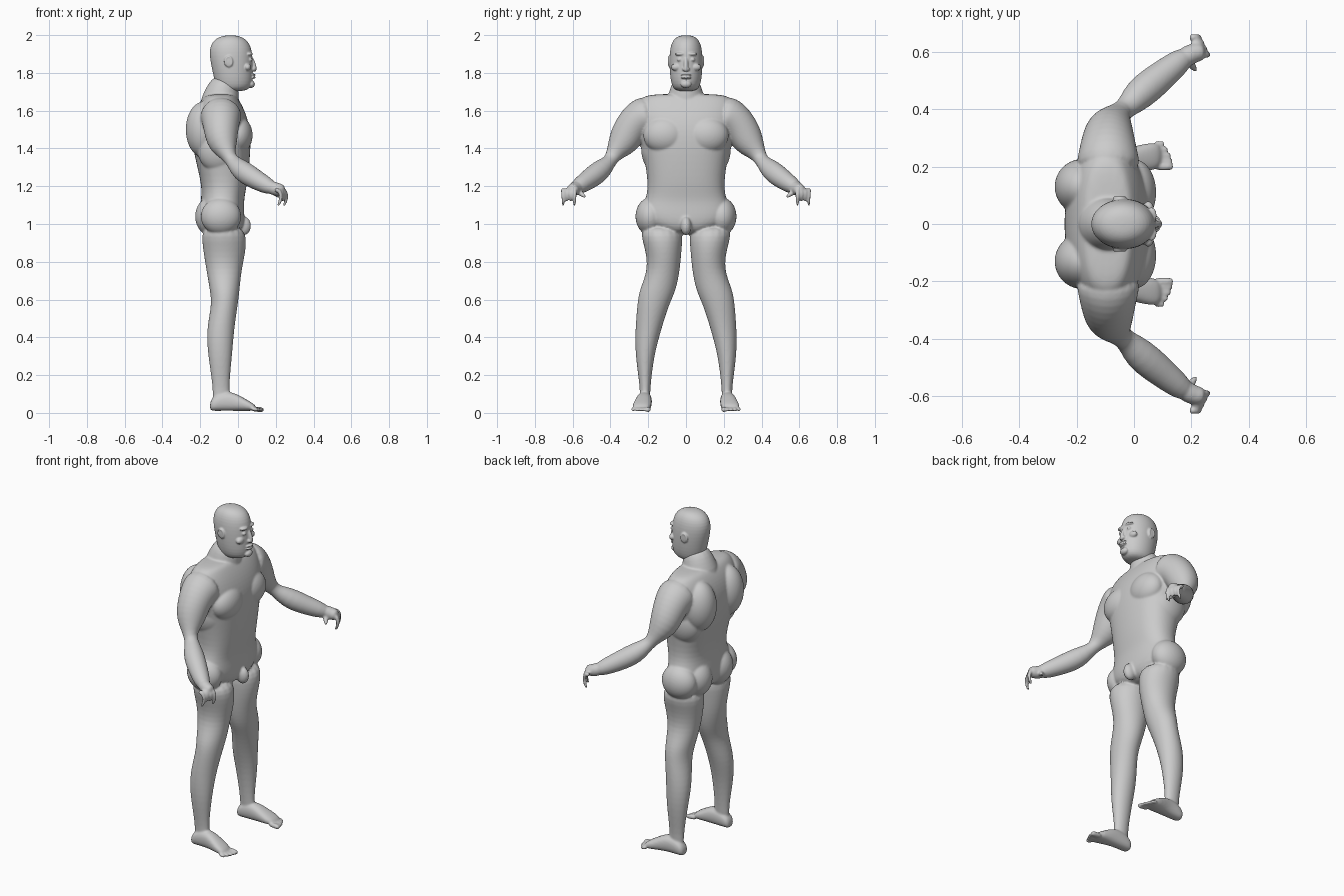
import bpy, bmesh, math
from mathutils import Vector, Matrix

default_cube = bpy.data.objects.get("Cube")
if default_cube:
    bpy.data.objects.remove(default_cube)

shade = .6
grey = (shade, shade, shade, 1)
skin = bpy.data.materials.new("plain grey")
skin.use_nodes = True
skin.diffuse_color = grey
skin.node_tree.nodes["Principled BSDF"].inputs["Base Color"].default_value = grey

forward, side, up = Matrix.Identity(3)


def loft(mesh, rings, sides=16, power=2):
    """Skin a closed tube over rings given as (centre, half axis, half axis)."""
    rows = []
    for centre, first, second in rings:
        row = []
        for step in range(sides):
            angle = math.tau * step / sides
            across, along = math.cos(angle), math.sin(angle)
            across = math.copysign(abs(across) ** (2 / power), across)
            along = math.copysign(abs(along) ** (2 / power), along)
            row.append(mesh.verts.new(centre + first * across + second * along))
        rows.append(row)
    for low, high in zip(rows, rows[1:]):
        for step in range(sides):
            mesh.faces.new((low[step - 1], low[step], high[step], high[step - 1]))
    mesh.faces.new(rows[0])
    mesh.faces.new(rows[-1])


def stack(mesh, sections, power=2):
    """Loft upward through sections of height, back, front, inner and outer limits."""
    rings = []
    for height, back, front, inner, outer in sections:
        centre = Vector((back + front, inner + outer, height * 2)) / 2
        rings.append((centre, forward * (front - back) / 2, side * (outer - inner) / 2))
    loft(mesh, rings, power=power)


def centred(sections):
    """Give midline sections of height, back, front and half width both side limits."""
    return [(height, back, front, -half, half) for height, back, front, half in sections]


def tube(mesh, path, start, end):
    """Loft a round limb along a path, its radius tapering evenly from start to end."""
    points = [Vector(point) for point in path]
    last = len(points) - 1
    rings = []
    for index, point in enumerate(points):
        heading = (points[min(index + 1, last)] - points[max(index - 1, 0)]).normalized()
        helper = forward if abs(heading.y) > abs(heading.x) else side
        across = heading.cross(helper).normalized()
        radius = start + (end - start) * index / last
        rings.append((point, across * radius, heading.cross(across) * radius))
    loft(mesh, rings)


def blob(mesh, centre, size):
    """Add an ellipsoid for a muscle or a small feature."""
    placement = Matrix.Translation(centre) @ Matrix.Diagonal((*size, 1))
    bmesh.ops.create_uvsphere(mesh, u_segments=16, v_segments=12, radius=1, matrix=placement)


def finish(mesh, name, voxel, passes):
    """Mirror the parts across the midline and fuse them to one smooth surface."""
    bmesh.ops.recalc_face_normals(mesh, faces=mesh.faces)
    data = bpy.data.meshes.new(name)
    mesh.to_mesh(data)
    mesh.free()
    data.materials.append(skin)
    thing = bpy.data.objects.new(name, data)
    bpy.context.collection.objects.link(thing)
    mirror = thing.modifiers.new("mirror", 'MIRROR')
    mirror.use_axis = (False, True, False)
    mirror.use_mirror_merge = False
    thing.modifiers.new("round", 'SUBSURF').levels = 2
    fuse = thing.modifiers.new("fuse", 'REMESH')
    fuse.mode = 'VOXEL'
    fuse.voxel_size = voxel
    fuse.use_smooth_shade = True
    soften = thing.modifiers.new("soften", 'SMOOTH')
    soften.factor = .5
    soften.iterations = passes


# Torso
body = bmesh.new()
stack(body, centred([
    (.94, -.17, .02, .1), (1.03, -.21, .04, .27), (1.12, -.2, .03, .22),
    (1.2, -.19, .05, .2), (1.38, -.24, .07, .23), (1.5, -.25, .07, .26),
    (1.6, -.23, .04, .28), (1.67, -.19, 0, .25), (1.69, -.16, -.02, .18)]), power=2.4)

# Torso muscles
chest, shoulder_blade, flank = (0, .11, 1.47), (-.18, .13, 1.5), (-.1, .16, 1.4)
blob(body, chest, (.08, .12, .1))
blob(body, shoulder_blade, (.1, .1, .15))
blob(body, flank, (.12, .08, .13))
buttock, hip, groin = (-.13, .1, 1.04), (-.09, .19, 1.04), (.03, 0, .99)
blob(body, buttock, (.1, .1, .11))
blob(body, hip, (.11, .08, .1))
blob(body, groin, (.04, .03, .05))

# Leg
stack(body, [
    (1, -.2, .04, .01, .26), (.88, -.19, .05, .02, .22), (.76, -.17, .02, .03, .2),
    (.65, -.15, .01, .05, .25), (.57, -.14, 0, .09, .26), (.44, -.17, -.02, .13, .27),
    (.3, -.16, -.03, .17, .27), (.12, -.13, -.05, .19, .24), (.04, -.14, -.03, .19, .25)])

# Foot, given as distance forward, centre line, half width and height
foot = [(-.15, .22, .03, .05), (-.12, .22, .04, .09), (-.04, .22, .04, .11),
        (.03, .23, .05, .07), (.1, .24, .05, .03)]
loft(body, [(Vector((ahead, line, height / 2 + .01)), side * half, up * height / 2)
            for ahead, line, half, height in foot], power=2.4)

# Toes, shorter and slimmer toward the outside
for toe in range(5):
    thick = .01 if toe else .014
    root = Vector((.07, .2 + toe * .02, .02))
    reach = forward * (.07 - toe * toe * .002)
    tube(body, [root, root + reach / 2, root + reach - up * .005], thick, thick)

# Arm with shoulder
tube(body, [(-.09, .18, 1.57), (-.09, .24, 1.57), (-.09, .3, 1.5), (-.08, .35, 1.4),
            (-.01, .43, 1.3), (.1, .52, 1.23), (.2, .6, 1.18)], .12, .04)

# Palm
wrist, palm, knuckle = Vector((.16, .57, 1.2)), Vector((.21, .6, 1.18)), Vector((.25, .6, 1.18))
tube(body, [wrist, palm, knuckle], .04, .03)

# Curled fingers
for finger in range(4):
    root = knuckle + side * .02 * (finger - .5) - forward * .01 * finger
    drop = up * (.05 if finger in (1, 2) else .07)
    tube(body, [root - forward * .03, root, root + forward * .01 - drop / 2,
                root - drop, root - drop * 1.2 - forward * .01], .014, .007)

# Thumb
thumb_root, thumb_tip = Vector((.18, .58, 1.18)), Vector((.22, .53, 1.14))
tube(body, [thumb_root, thumb_root.lerp(thumb_tip, .5), thumb_tip], .02, .008)

# Neck
tube(body, [(-.1, 0, 1.6), (-.09, 0, 1.68), (-.06, 0, 1.78)], .12, .07)
finish(body, "body", .006, 5)

# Skull and jaw
head = bmesh.new()
stack(head, centred([
    (1.7, -.1, .04, .05), (1.73, -.12, .08, .08), (1.82, -.14, .08, .09),
    (1.92, -.16, .08, .09), (1.98, -.13, .05, .07), (2, -.07, -.01, .03)]))

# Nose with nostrils
tube(head, [(.06, 0, 1.89), (.08, 0, 1.86), (.09, 0, 1.82), (.08, 0, 1.81)], .01, .014)
blob(head, (.08, .01, 1.82), (.014, .01, .01))

# Brow, eyeball and cheek
blob(head, (.06, .03, 1.9), (.02, .03, .01))
blob(head, (.063, .035, 1.87), (.014, .014, .01))
blob(head, (.05, .05, 1.83), (.02, .03, .02))

# Lips and chin
for lip in (1.79, 1.775):
    blob(head, (.08, 0, lip), (.014, .03, .006))
blob(head, (.07, 0, 1.74), (.02, .03, .02))

# Ear with a curled rim
ear = Vector((-.05, .09, 1.86))
rim = [ear + forward * math.cos(turn) * .02 + up * math.sin(turn) * .03
       for turn in range(-1, 5)]
tube(head, rim, .007, .007)
blob(head, ear, (.02, .006, .03))
finish(head, "head", .004, 3)
